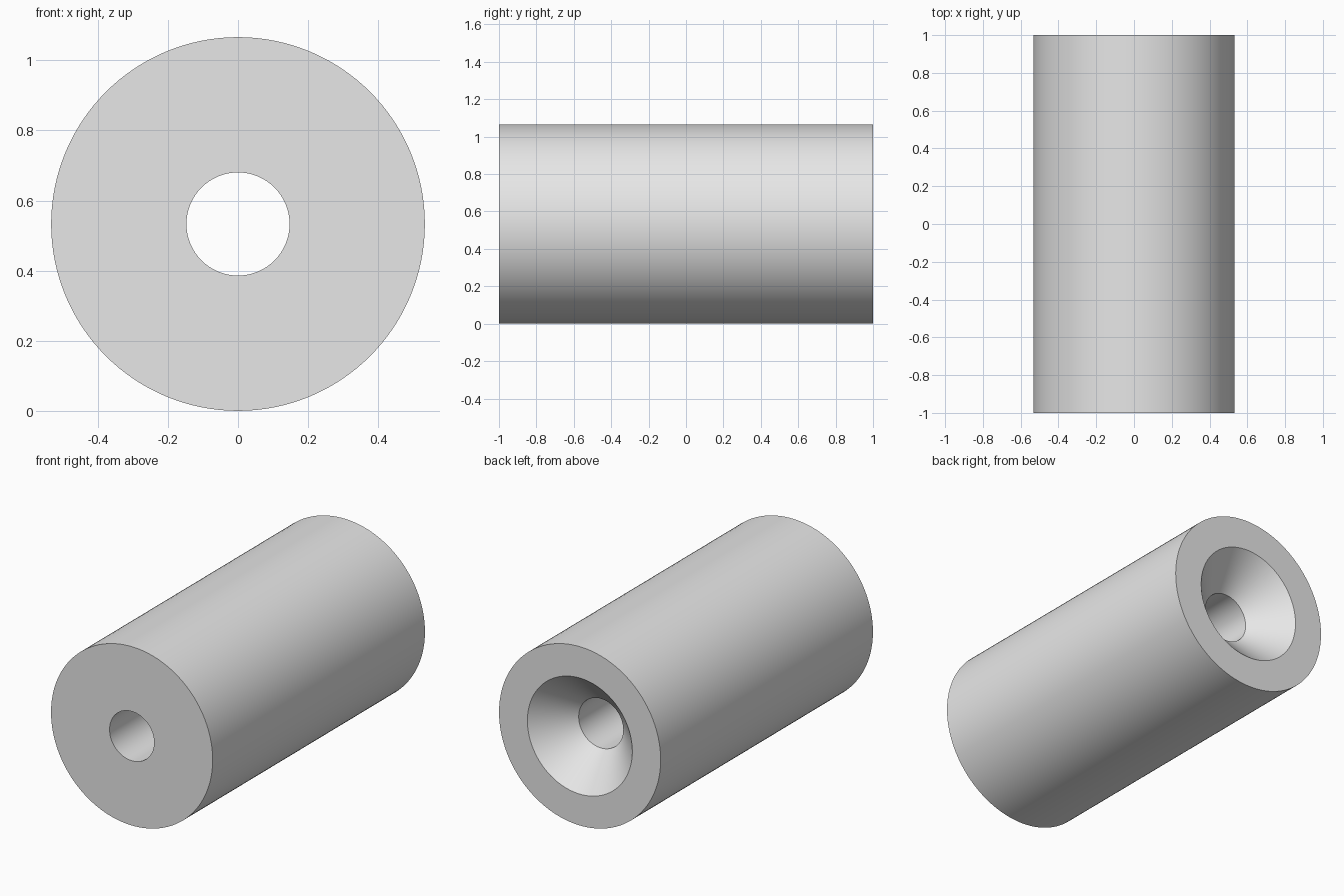
import bpy
import bmesh
import math
from mathutils import Matrix, Vector

cube = bpy.data.objects.get("Cube")
if cube:
    bpy.data.objects.remove(cube, do_unlink=True)

OUTER_R = 0.533
BORE_R = 0.147
SINK_R = 0.346
HALF_LENGTH = 1.0
SINK_DEPTH = SINK_R - BORE_R  # 45 degree countersink wall
SEGMENTS = 128

# Plain grey material
grey = bpy.data.materials.new("light_grey")
grey.use_nodes = True
colour = (0.8, 0.8, 0.8, 1.0)
grey.diffuse_color = colour
grey.node_tree.nodes["Principled BSDF"].inputs["Base Color"].default_value = colour

# Closed cross-section (radius, y): outer wall, countersunk back, through bore
profile = [
    (OUTER_R, -HALF_LENGTH),
    (OUTER_R, HALF_LENGTH),
    (SINK_R, HALF_LENGTH),
    (BORE_R, HALF_LENGTH - SINK_DEPTH),
    (BORE_R, -HALF_LENGTH),
]

# Revolve the cross-section around the y axis
bm = bmesh.new()
verts = [bm.verts.new((r, y, 0)) for r, y in profile]
edges = [bm.edges.new((v, verts[(i + 1) % len(verts)])) for i, v in enumerate(verts)]
bmesh.ops.spin(bm, geom=verts + edges, cent=(0, 0, 0), axis=(0, 1, 0),
               angle=math.tau, steps=SEGMENTS, use_merge=True)
bmesh.ops.remove_doubles(bm, verts=bm.verts[:], dist=0.0001)
bmesh.ops.recalc_face_normals(bm, faces=bm.faces[:])
bm.transform(Matrix.Translation(Vector((0, 0, OUTER_R))))

mesh = bpy.data.meshes.new("countersunk_spacer")
bm.to_mesh(mesh)
bm.free()
mesh.materials.append(grey)
spacer = bpy.data.objects.new("countersunk_spacer", mesh)
bpy.context.collection.objects.link(spacer)

# Smooth round walls with crisp rims
bpy.ops.object.select_all(action="DESELECT")
spacer.select_set(True)
bpy.context.view_layer.objects.active = spacer
bpy.ops.object.shade_smooth_by_angle(angle=math.radians(30))
